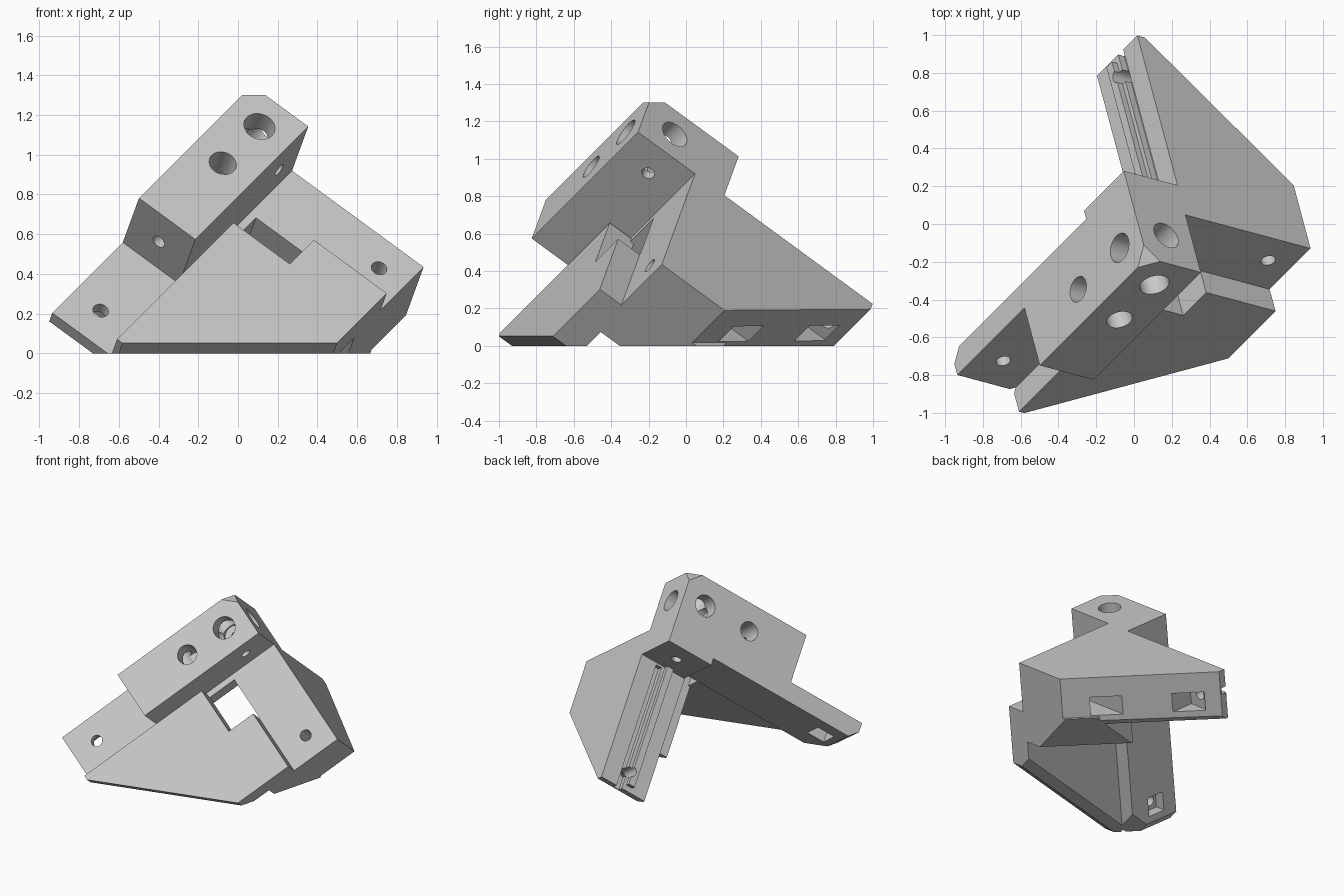
import bpy, bmesh, math
from mathutils import Matrix, Vector

if "Cube" in bpy.data.objects:
    bpy.data.objects.remove(bpy.data.objects["Cube"], do_unlink=True)

# Three perpendicular legs run down from one apex, all at the same slope
APEX = Vector((0.07, -0.18, 1.35))
DOWN = 1 / math.sqrt(3)
FLAT = math.sqrt(2 / 3)
legs = [Vector((FLAT * math.cos(math.radians(t)), FLAT * math.sin(math.radians(t)), -DOWN))
        for t in (225, 105, -15)]
FRAME = Matrix.Translation(APEX) @ Matrix(legs).transposed().to_4x4()

grey = bpy.data.materials.new("plain grey")
grey.use_nodes = True
colour = (0.58, 0.58, 0.58, 1)
grey.diffuse_color = colour
grey.node_tree.nodes["Principled BSDF"].inputs["Base Color"].default_value = colour


def add_object(name, bm):
    bmesh.ops.recalc_face_normals(bm, faces=bm.faces)
    mesh = bpy.data.meshes.new(name)
    bm.to_mesh(mesh)
    bm.free()
    mesh.materials.append(grey)
    obj = bpy.data.objects.new(name, mesh)
    bpy.context.collection.objects.link(obj)
    return obj


def prism(name, axis, outline, lo, hi):
    """Solid between two copies of a 2D outline along leg axis 0, 1 or 2."""
    bm = bmesh.new()
    rings = []
    for level in (lo, hi):
        ring = []
        for p, q in outline:
            co = [p, q]
            co.insert(axis, level)
            ring.append(bm.verts.new(co))
        bm.faces.new(ring)
        rings.append(ring)
    near, far = rings
    for i in range(len(near)):
        bm.faces.new((near[i - 1], near[i], far[i], far[i - 1]))
    return add_object(name, bm)


def box(name, a, b, c):
    return prism(name, 0, [(b[0], c[0]), (b[1], c[0]), (b[1], c[1]), (b[0], c[1])], *a)


def hole(name, axis, centre, radius, lo, hi):
    ring = [(centre[0] + radius * math.cos(math.tau * (i + 0.5) / 32),
             centre[1] + radius * math.sin(math.tau * (i + 0.5) / 32)) for i in range(32)]
    return prism(name, axis, ring, lo, hi)


def slab(name, lo, hi):
    """Level slab, turned into the leg frame, for trimming the apex and the feet."""
    bm = bmesh.new()
    bmesh.ops.create_cube(bm, size=1)
    place = Matrix.Translation((0, 0, (lo + hi) / 2)) @ Matrix.Diagonal((6, 6, hi - lo, 1))
    bmesh.ops.transform(bm, matrix=FRAME.inverted() @ place, verts=bm.verts)
    return add_object(name, bm)


# Corner block with the long sleeve on the first leg
body = box("corner_bracket", (0, 0.985), (0, 0.386), (0, 0.36))

parts = [
    box("short_sleeve", (0, 0.365), (0, 0.585), (0, 0.36)),
    prism("long_leg_plate", 2, [(0.2, 0.386), (1.6, 0.386), (1.6, 0.46), (1.53, 0.53), (0.2, 0.53)], 0, 0.40),
    prism("side_panel", 0, [(0.386, 0.36), (0.386, 1.2), (0.81, 1.2), (1.59, 0.41), (1.59, 0.36)], 0, 0.37),
    prism("front_panel", 1, [(1.6, 0.375), (0.585, 0.375), (0.585, 0.734), (0.375, 0.734),
                             (0.375, 1.2), (0.81, 1.2), (1.6, 0.41)], 0.24, 0.41),
    box("inner_rib", (0.3, 0.6), (0.386, 0.99), (0.734, 1.2)),
    box("guide_lip", (0.2, 0.25), (0.5, 1.55), (0.325, 0.38)),
]

MID = 0.18
cuts = [
    # Bolt bores in the corner block, with narrow screw holes beyond them
    hole("bore_a", 0, (0.2, MID), 0.08, -0.1, 0.3),
    hole("screw_a", 0, (0.2, MID), 0.035, 0.2, 1.1),
    hole("bore_b", 1, (MID, MID), 0.08, -0.1, 0.3),
    hole("screw_b", 1, (MID, MID), 0.035, 0.2, 0.7),
    hole("bore_c", 2, (MID, 0.2), 0.08, -0.1, 0.3),
    hole("screw_c", 2, (MID, 0.2), 0.035, 0.2, 0.5),
    hole("second_bore_b", 1, (0.5, MID), 0.07, -0.1, 0.26),
    hole("second_bore_c", 2, (0.56, 0.2), 0.07, -0.1, 0.26),
    # Screw holes near the leg ends
    hole("long_leg_screw", 1, (1.41, 0.17), 0.04, 0.3, 0.6),
    hole("front_leg_screw", 1, (0.17, 1.04), 0.04, 0.3, 0.75),
    hole("back_leg_screw", 2, (0.187, 1.45), 0.04, 0.25, 0.56),
    # Nut pockets
    box("side_pocket", (0.15, 0.29), (0.6, 1.5), (0.9, 1.06)),
    box("back_pocket", (0.15, 0.29), (1.35, 1.51), (0.48, 1.25)),
    box("long_leg_pocket", (1.34, 1.48), (0.45, 0.7), (0.11, 0.25)),
    # Guide groove on the back leg
    box("guide_groove", (0.13, 0.175), (0.6, 1.8), (0.3, 0.4)),
    # Level trims
    slab("apex_trim", 1.3, 2.0),
    slab("floor_trim", -2.0, 0.0),
]

for helpers, operation in ((parts, 'UNION'), (cuts, 'DIFFERENCE')):
    for helper in helpers:
        mod = body.modifiers.new(helper.name, 'BOOLEAN')
        mod.operation = operation
        mod.solver = 'EXACT'
        mod.object = helper
        helper.hide_render = True

# Bake the result, stand it on its feet and drop the helpers
bpy.context.view_layer.update()
baked = bpy.data.meshes.new_from_object(body.evaluated_get(bpy.context.evaluated_depsgraph_get()))
body.modifiers.clear()
baked.transform(FRAME)
body.data = baked
baked.materials.clear()
baked.materials.append(grey)
for face in baked.polygons:
    face.material_index = 0
for helper in parts + cuts:
    bpy.data.objects.remove(helper, do_unlink=True)

bpy.context.view_layer.objects.active = body
body.select_set(True)
bpy.ops.object.shade_smooth_by_angle(angle=math.radians(25))
